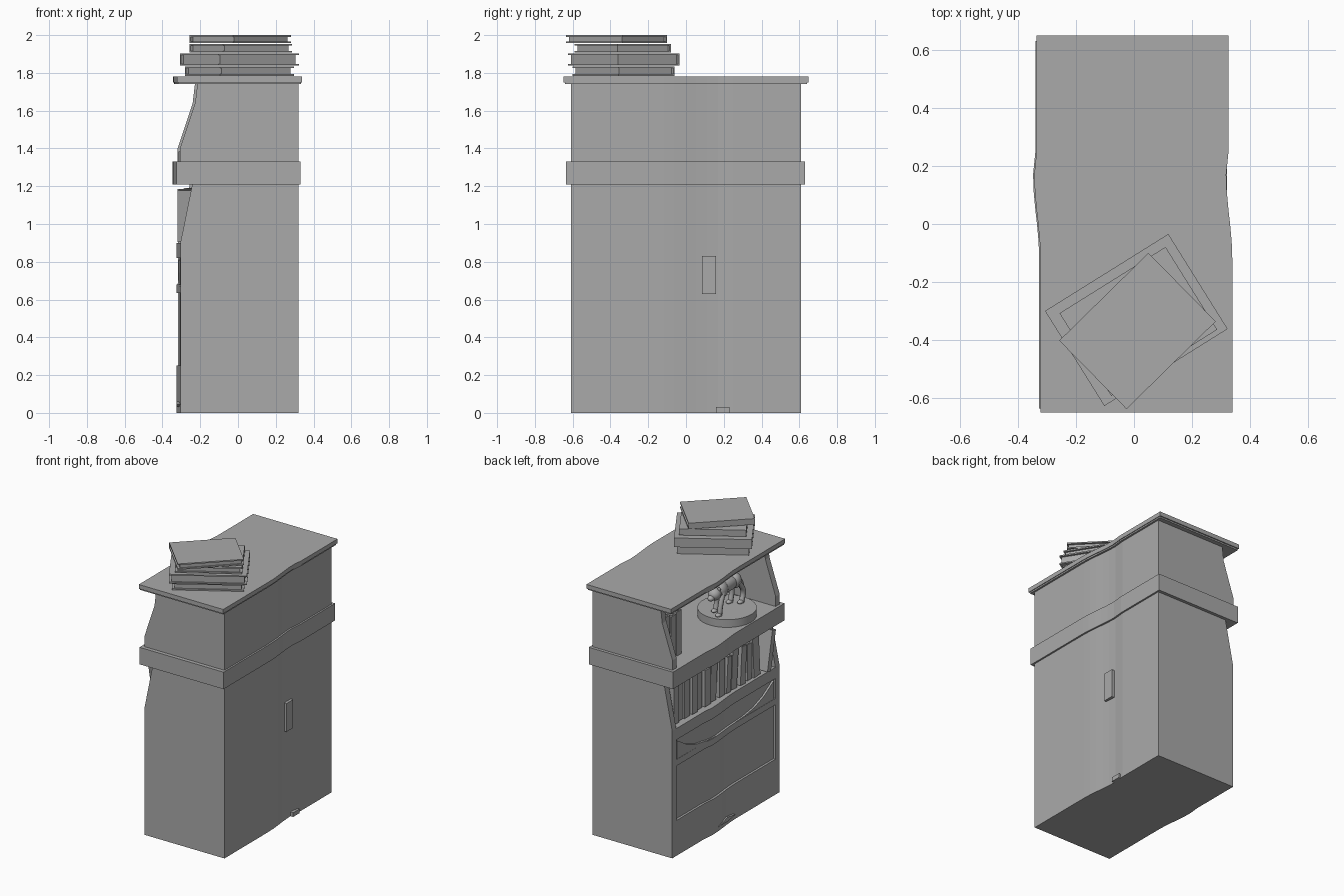
import bpy, math, random
from mathutils import Vector, Matrix

random.seed(4)
if "Cube" in bpy.data.objects:
    bpy.data.objects.remove(bpy.data.objects["Cube"])

grey = bpy.data.materials.new("plain_grey")
grey.use_nodes = True
colour = (0.4, 0.4, 0.4, 1)
grey.diffuse_color = colour
grey.node_tree.nodes["Principled BSDF"].inputs["Base Color"].default_value = colour


def make(name, verts, faces):
    mesh = bpy.data.meshes.new(name)
    mesh.from_pydata(verts, [], faces)
    mesh.materials.append(grey)
    obj = bpy.data.objects.new(name, mesh)
    bpy.context.collection.objects.link(obj)
    return obj


def prism(name, bottom, top):
    """Closed solid between two matching outlines."""
    n = len(bottom)
    sides = [(i, (i + 1) % n, n + (i + 1) % n, n + i) for i in range(n)]
    caps = [tuple(reversed(range(n))), tuple(range(n, 2 * n))]
    return make(name, list(bottom) + list(top), sides + caps)


def wave(y):
    """Sideways sway of the cabinet along its length."""
    if y < -0.12:
        return 0.008
    if y < 0.17:
        t = (y + 0.12) / 0.29
        return 0.008 - 0.021 * (1 - math.cos(math.pi * t)) / 2
    return -0.013 + 0.008 * min(1, (y - 0.17) / 0.08)


def sway_bar(name, x0, x1, z0, z1, y0, y1):
    """Bar along y whose long faces follow the sway."""
    bends = [-0.12, -0.06, 0, 0.05, 0.11, 0.17, 0.25]
    ys = [y0] + [b for b in bends if y0 < b < y1] + [y1]
    ring = [(x0 + wave(y), y) for y in reversed(ys)] + [(x1 + wave(y), y) for y in ys]
    return prism(name, [(x, y, z0) for x, y in ring], [(x, y, z1) for x, y in ring])


def box(name, size, matrix):
    a, b, c = (s / 2 for s in size)
    flat = [(-a, -b), (a, -b), (a, b), (-a, b)]
    obj = prism(name, [(x, y, -c) for x, y in flat], [(x, y, c) for x, y in flat])
    obj.data.transform(matrix)
    return obj


def block(name, x0, x1, y0, y1, z0, z1):
    centre = Vector((x0 + x1, y0 + y1, z0 + z1)) / 2
    return box(name, (x1 - x0, y1 - y0, z1 - z0), Matrix.Translation(centre))


def book(name, length, width, thick, matrix):
    """Two covers and a spine (at +y) around an inset block of pages."""
    t = 0.009
    for side, label in ((-1, "lower"), (1, "upper")):
        place = Matrix.Translation((0, 0, side * (thick - t) / 2))
        box(f"{name}_{label}_cover", (length, width, t), matrix @ place)
    box(name + "_spine", (length, t, thick - 2 * t), matrix @ Matrix.Translation((0, (width - t) / 2, 0)))
    box(name + "_pages", (length - 0.03, width - 0.02, thick - 2 * t), matrix)


# Cabinet: solid drawer base, back wall, shelf band and top
END = 0.608
FRONT = -0.313
sway_bar("base_body", FRONT + 0.016, 0.312, 0, 0.9, -END + 0.03, END - 0.03)
sway_bar("back_wall", 0.285, 0.312, 0.9, 1.75, -END, END)
sway_bar("lower_back", 0.285, 0.312, 0, 0.9, -END, END)
sway_bar("shelf_band", -0.334, 0.324, 1.21, 1.33, -0.635, 0.63)
sway_bar("top_slab_lip", -0.325, 0.325, 1.74, 1.75, -0.64, 0.64)
sway_bar("top_slab", -0.33, 0.33, 1.75, 1.78, -0.648, 0.648)

# Side walls with the stepped, leaning front edge
outline = [(0.312, 0), (0.312, 1.75), (-0.222, 1.75), (-0.235, 1.64), (-0.315, 1.4),
           (-0.315, 1.3), (-0.25, 1.21), (FRONT, 0.9), (FRONT, 0)]
for side, label in ((-1, "right"), (1, "left")):
    ya, yb = sorted((side * END, side * (END - 0.045)))
    prism(label + "_side_wall", [(x + wave(ya), ya, z) for x, z in outline],
          [(x + wave(ya), yb, z) for x, z in outline])

# Rails framing the two sunken drawer fronts
for label, z0, z1 in (("bottom", 0, 0.25), ("middle", 0.635, 0.68), ("upper", 0.82, 0.9)):
    sway_bar(label + "_rail", FRONT, FRONT + 0.02, z0, z1, -END + 0.04, END - 0.04)

# Curved fillet rising under the upper drawer
arc = [(0.55 - 1.1 * i / 10, 0.68 + 0.13 * (1 - math.sin(math.pi * i / 10)) ** 2) for i in range(11)]
edge = arc + [(-0.55, 0.67), (0.55, 0.67)]
prism("drawer_curve", [(FRONT + wave(y) + 0.002, y, z) for y, z in edge],
      [(FRONT + wave(y) + 0.02, y, z) for y, z in edge])

# Small plates on the back and the low pull on the drawer side
block("back_plate", 0.29, 0.32, 0.085, 0.16, 0.63, 0.83)
block("back_foot", 0.29, 0.32, 0.16, 0.23, 0, 0.03)
pull = [(0.1, 0.03), (0.0, 0.06), (-0.09, 0.045), (0.0, 0.03)]
prism("drawer_pull", [(FRONT - 0.012, y, z) for y, z in pull], [(FRONT + 0.02, y, z) for y, z in pull])


def standing(name, y, z, thick, height, front, depth, lean=0):
    """Upright book with its spine facing the open side."""
    to_shelf = Matrix(((0, -1, 0), (0, 0, -1), (1, 0, 0))).to_4x4()
    place = Matrix.Translation((front + depth / 2, y, z + height / 2))
    book(name, height, depth, thick, place @ Matrix.Rotation(lean, 4, 'X') @ to_shelf)


# Row of books on the middle shelf
y = 0.51
for i in range(14):
    thick = random.uniform(0.045, 0.07)
    lean = random.choice((0, 0, 0.07, -0.06))
    standing(f"shelf_book_{i}", y, 0.905, thick, random.uniform(0.25, 0.29),
             random.uniform(-0.295, -0.27), 0.24, lean)
    y -= thick + 0.012 + abs(lean) * 0.15
    if y < -0.44:
        break
standing("leaning_book", -0.5, 0.905, 0.04, 0.28, -0.32, 0.24, 0.2)

# Short row of books on the upper shelf
for i, height in enumerate((0.32, 0.3, 0.31)):
    standing(f"upper_book_{i}", 0.52 - 0.065 * i, 1.33, 0.055, height, -0.22, 0.24)

# Stack of books on top
stack = [(0.46, 0.35, 0.05, 0.008, -0.33, 1.784, 32), (0.5, 0.385, 0.065, 0.008, -0.33, 1.838, 32),
         (0.43, 0.335, 0.045, 0.015, -0.335, 1.908, 32), (0.43, 0.33, 0.042, 0.012, -0.368, 1.958, 44.5)]
for i, (length, width, thick, x, y, z, turn) in enumerate(stack):
    place = Matrix.Translation((x, y, z + thick / 2)) @ Matrix.Rotation(math.radians(turn), 4, 'Z')
    book(f"stacked_book_{i}", length, width, thick, place)

# Round plinth for the figurine
bpy.ops.mesh.primitive_cylinder_add(vertices=48, radius=0.19, depth=0.055, location=(-0.125, -0.28, 1.357))
plinth = bpy.context.object
plinth.name = "figurine_plinth"
plinth.data.materials.append(grey)
bpy.ops.object.shade_smooth_by_angle()


def blob(name, centre, radii, tilt=0):
    bpy.ops.mesh.primitive_uv_sphere_add(segments=20, ring_count=12, location=centre)
    obj = bpy.context.object
    obj.name, obj.scale = name, radii
    obj.rotation_euler.x = tilt
    obj.data.materials.append(grey)
    bpy.ops.object.shade_smooth()


def limb(name, points, radius):
    curve = bpy.data.curves.new(name, 'CURVE')
    curve.dimensions, curve.bevel_depth, curve.bevel_resolution = '3D', radius, 2
    curve.use_fill_caps = True
    curve.resolution_u = 4
    spline = curve.splines.new('BEZIER')
    spline.bezier_points.add(len(points) - 1)
    for bez, p in zip(spline.bezier_points, points):
        bez.co = p
        bez.handle_left_type = bez.handle_right_type = 'AUTO'
    curve.materials.append(grey)
    bpy.context.collection.objects.link(bpy.data.objects.new(name, curve))


# Four-legged figurine with lowered head
X, FLOOR = -0.13, 1.385
blob("figurine_body", (X, -0.28, 1.545), (0.038, 0.12, 0.045), 0.05)
blob("figurine_chest", (X, -0.2, 1.54), (0.047, 0.055, 0.06))
blob("figurine_rump", (X, -0.36, 1.545), (0.042, 0.048, 0.052))
blob("figurine_head", (X, -0.135, 1.535), (0.042, 0.045, 0.042))
blob("figurine_muzzle", (X, -0.095, 1.52), (0.022, 0.026, 0.02))
limb("figurine_tail", [(X, -0.395, 1.56), (X, -0.44, 1.5), (X, -0.45, 1.43)], 0.009)
for side, label in ((-1, "right"), (1, "left")):
    lx = X + side * 0.03
    step = side * 0.02
    limb(label + "_fore_leg", [(lx, -0.19, 1.54), (lx, -0.18 - step, 1.46), (lx, -0.165 - step, FLOOR)], 0.017)
    limb(label + "_hind_leg", [(lx, -0.36, 1.54), (lx, -0.39 + step, 1.46), (lx, -0.37 + step, FLOOR)], 0.018)
    blob(label + "_fore_paw", (lx, -0.155 - step, FLOOR + 0.01), (0.018, 0.026, 0.013))
    blob(label + "_hind_paw", (lx, -0.36 + step, FLOOR + 0.01), (0.018, 0.026, 0.013))
    blob(label + "_ear", (X + side * 0.028, -0.145, 1.572), (0.012, 0.007, 0.014))
